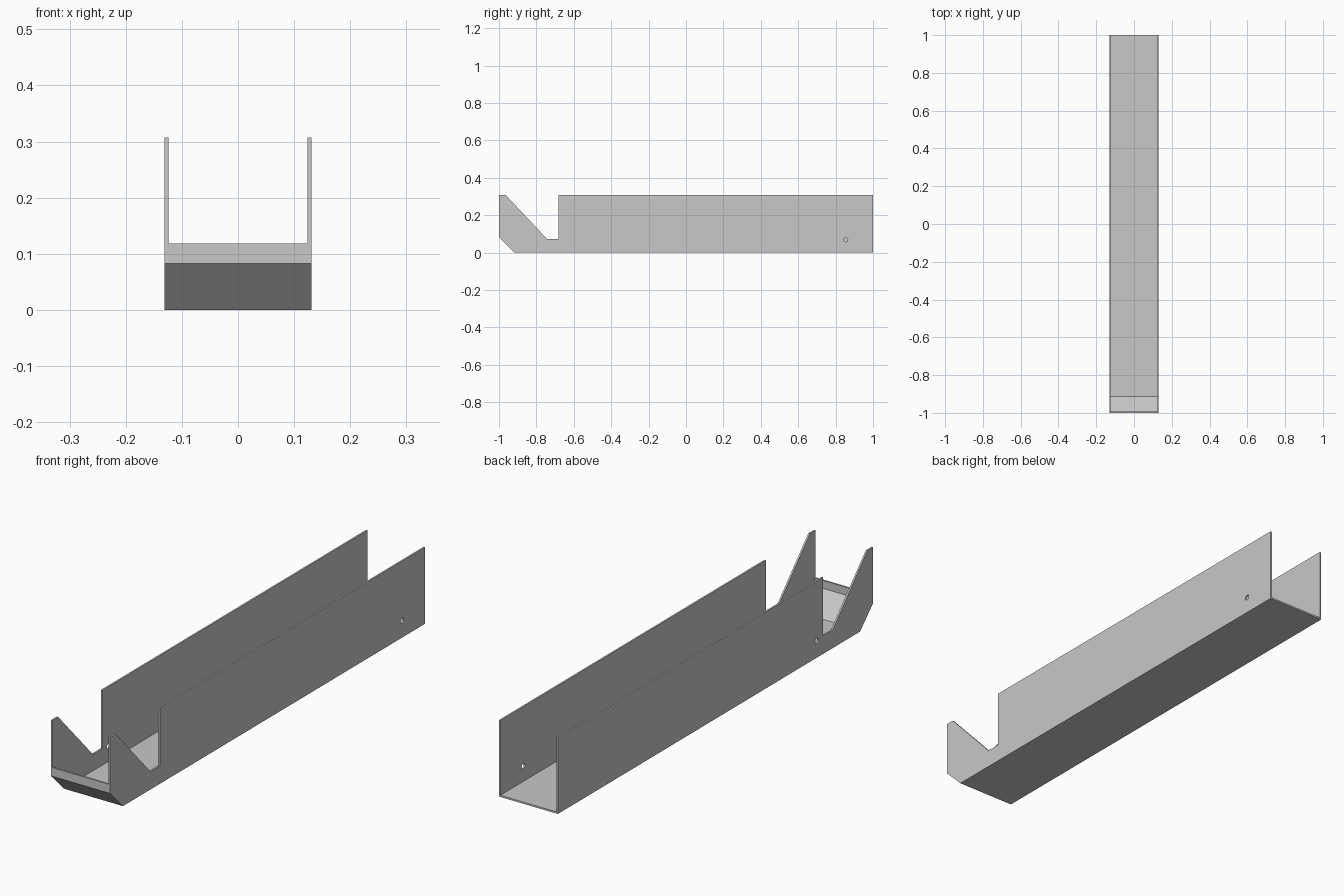
import bpy
from math import cos, sin, pi, radians

cube = bpy.data.objects.get("Cube")
if cube:
    bpy.data.objects.remove(cube, do_unlink=True)

HALF_W = 0.131   # half of the outer width
T = 0.007        # sheet thickness

grey = bpy.data.materials.new("light_grey")
grey.use_nodes = True
grey.diffuse_color = (0.58, 0.58, 0.58, 1)
grey.node_tree.nodes["Principled BSDF"].inputs["Base Color"].default_value = grey.diffuse_color


def circle(y, z, r=0.011, n=24):
    return [(y + r * cos(2 * pi * i / n), z + r * sin(2 * pi * i / n)) for i in range(n)]


def plate(name, outlines, x, thickness):
    """Extrude side outlines (y, z) across x; inner outlines become holes."""
    curve = bpy.data.curves.new(name, "CURVE")
    curve.dimensions = "2D"
    curve.fill_mode = "BOTH"
    curve.extrude = thickness / 2
    for pts in outlines:
        spline = curve.splines.new("POLY")
        spline.points.add(len(pts) - 1)
        for point, (y, z) in zip(spline.points, pts):
            point.co = (y, z, 0, 1)
        spline.use_cyclic_u = True
    obj = bpy.data.objects.new(name, curve)
    obj.location.x = x
    obj.rotation_euler = (radians(90), 0, radians(90))
    curve.materials.append(grey)
    bpy.context.collection.objects.link(obj)
    bpy.ops.object.select_all(action="DESELECT")
    obj.select_set(True)
    bpy.context.view_layer.objects.active = obj
    bpy.ops.object.convert(target="MESH")
    obj = bpy.context.view_layer.objects.active
    obj.name = name
    bpy.ops.object.shade_flat()
    return obj


# Side walls: notched near the front, each with one small pin hole
wall = [(1, 0), (1, 0.307), (-0.683, 0.307), (-0.683, 0.073), (-0.743, 0.073),
        (-0.963, 0.307), (-1, 0.307), (-1, 0.083), (-0.917, 0)]
for name, side, hole_y in (("right_wall", -1, -0.643), ("left_wall", 1, 0.854)):
    plate(name, [wall, circle(hole_y, 0.068)], side * (HALF_W - T / 2), T)

# Floor sheet, bent up into the sloped nose and upright lip
floor = [(1, 0), (1, T), (-0.914, T), (-1 + T, 0.086), (-1 + T, 0.118),
         (-1, 0.118), (-1, 0.083), (-0.917, 0)]
plate("floor_and_nose", [floor], 0, 2 * (HALF_W - T))
